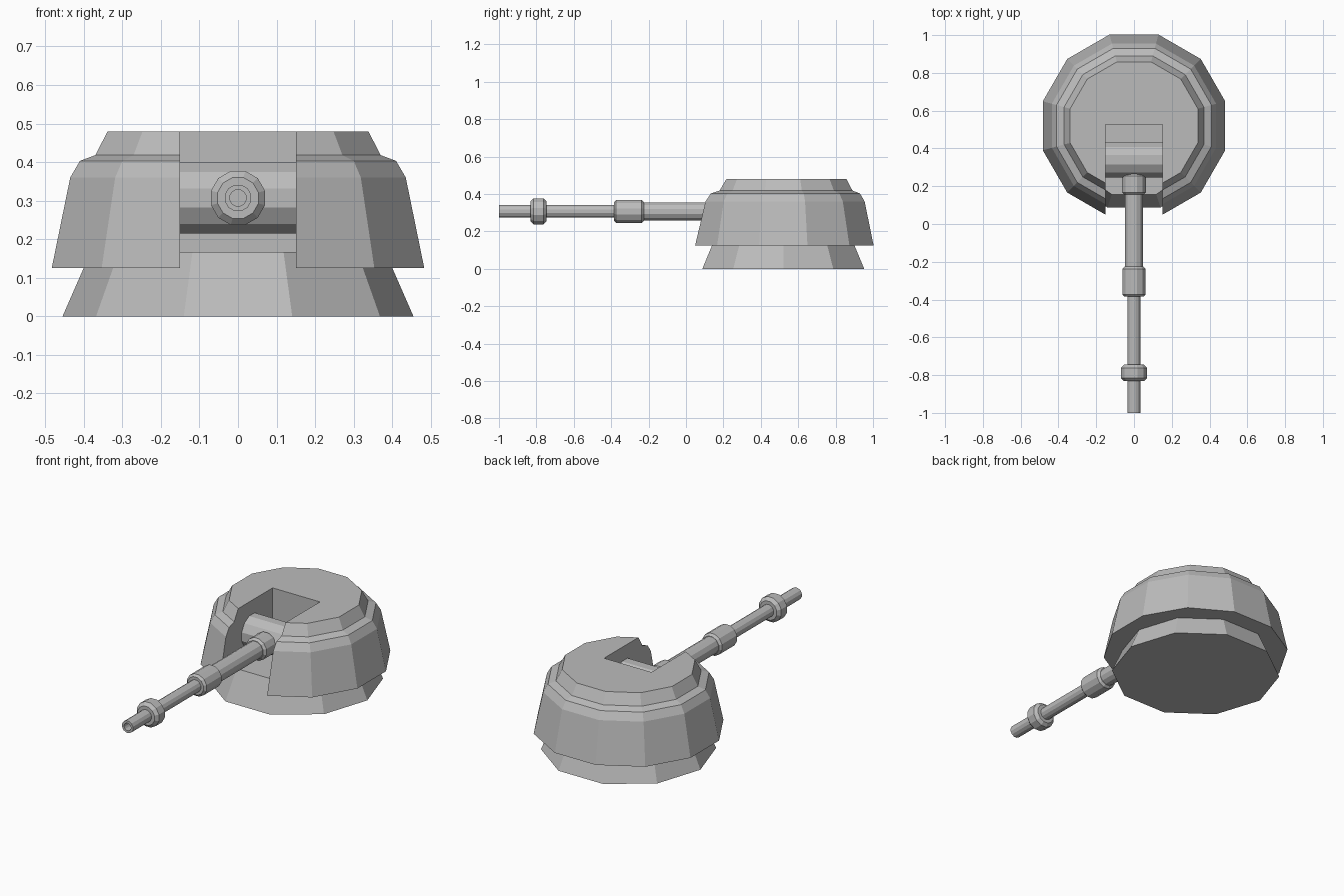
import bpy
import bmesh
from math import sin, cos, tau, pi
from mathutils import Matrix, Vector

cube = bpy.data.objects.get("Cube")
if cube:
    bpy.data.objects.remove(cube, do_unlink=True)

GREY = (0.5, 0.5, 0.5, 1)
grey = bpy.data.materials.new("plain grey")
grey.use_nodes = True
grey.diffuse_color = GREY
grey.node_tree.nodes["Principled BSDF"].inputs["Base Color"].default_value = GREY


def add_object(name, bm):
    bmesh.ops.recalc_face_normals(bm, faces=bm.faces)
    mesh = bpy.data.meshes.new(name)
    bm.to_mesh(mesh)
    bm.free()
    mesh.materials.append(grey)
    obj = bpy.data.objects.new(name, mesh)
    bpy.context.collection.objects.link(obj)
    return obj


def lathe(name, profile, sides, turn=0, place=Matrix()):
    """Stack polygon rings of (radius, height), cap both ends, then place."""
    bm = bmesh.new()
    rings = []
    for r, h in profile:
        angles = [turn + tau * i / sides for i in range(sides)]
        rings.append([bm.verts.new(place @ Vector((r * cos(a), r * sin(a), h))) for a in angles])
    for low, high in zip(rings, rings[1:]):
        for i in range(sides):
            j = (i + 1) % sides
            bm.faces.new((low[i], low[j], high[j], high[i]))
    bm.faces.new(rings[0][::-1])
    bm.faces.new(rings[-1])
    return add_object(name, bm)


CENTRE_Y = 0.52
AXIS_Z = 0.307
HALF_STEP = pi / 12
FLAT = 1 / cos(HALF_STEP)  # turns a flat-to-centre distance into a radius
centre = Matrix.Translation((0, CENTRE_Y, 0))

# Ten-sided tapered base
lathe("base", [(0.455, 0), (0.382, 0.167)], 10, 0, centre)

# Twelve-sided armoured shell
shell_profile = [(0.483, 0.125), (0.435, 0.36), (0.41, 0.403), (0.37, 0.418), (0.338, 0.48)]
shell = lathe("shell", [(r * FLAT, z) for r, z in shell_profile], 12, HALF_STEP, centre)

# Gun slot cut through the front of the shell
bm = bmesh.new()
bmesh.ops.create_cube(bm, size=1, matrix=Matrix.Translation((0, 0.127, 0.4)) @ Matrix.Diagonal((0.3, 0.8, 0.9, 1)))
cutter = add_object("slot_cutter", bm)
cutter.hide_render = True
cut = shell.modifiers.new("slot", "BOOLEAN")
cut.operation = "DIFFERENCE"
cut.solver = "EXACT"
cut.object = cutter
bpy.context.view_layer.objects.active = shell
bpy.ops.object.modifier_apply(modifier=cut.name)
bpy.data.objects.remove(cutter, do_unlink=True)

# Crosswise pivot drum inside the slot
drum_place = Matrix.Translation((0, 0.34, AXIS_Z)) @ Matrix.Rotation(pi / 2, 4, "Y")
lathe("pivot_drum", [(0.0925 * FLAT, -0.152), (0.0925 * FLAT, 0.152)], 12, HALF_STEP, drum_place)

# Barrel parts: profile height runs forward along -y
barrel_place = Matrix.Translation((0, 0, AXIS_Z)) @ Matrix.Rotation(pi / 2, 4, "X")


def barrel_part(name, profile):
    return lathe(name, [(r * FLAT, h) for r, h in profile], 12, HALF_STEP, barrel_place)


def collar(name, radius, start, end, bevel):
    inner = radius - bevel
    barrel_part(name, [(inner, start), (radius, start + bevel), (radius, end - bevel), (inner, end)])


barrel_part("thick_barrel", [(0.048, -0.3), (0.048, 0.24)])
barrel_part("thin_barrel", [(0.034, 0.2), (0.034, 1), (0.021, 1), (0.021, 0.9)])
collar("rear_collar", 0.063, -0.265, -0.155, 0.012)
collar("middle_collar", 0.062, 0.225, 0.385, 0.012)
collar("muzzle_collar", 0.07, 0.745, 0.832, 0.017)
